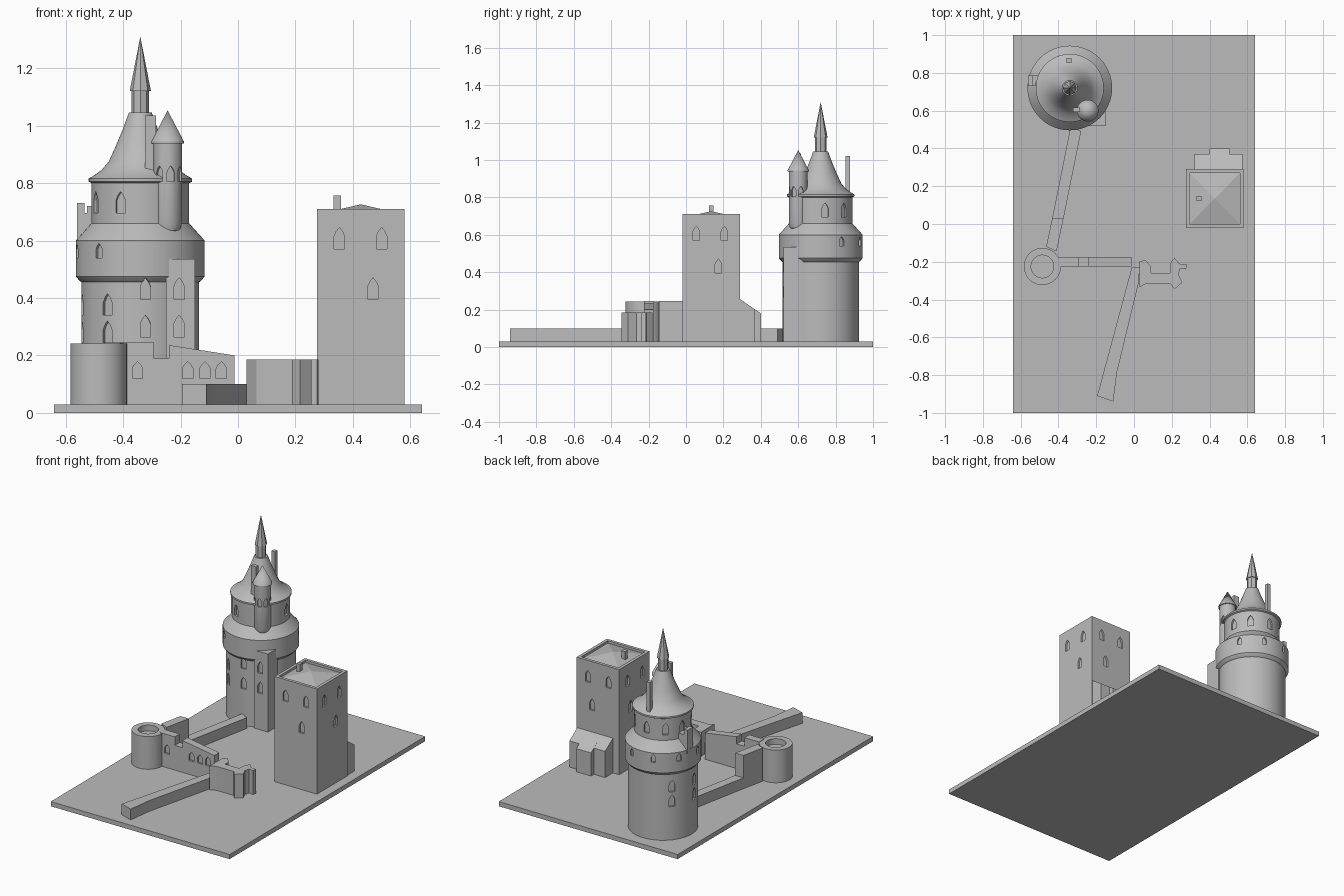
import bpy, bmesh
from math import sin, cos, pi, radians
from mathutils import Vector, Matrix

cube = bpy.data.objects.get("Cube")
if cube:
    bpy.data.objects.remove(cube, do_unlink=True)

stone = bpy.data.materials.new("grey_stone")
stone.use_nodes = True
GREY = (0.5, 0.5, 0.5, 1)
stone.diffuse_color = GREY
stone.node_tree.nodes["Principled BSDF"].inputs["Base Color"].default_value = GREY
FLOOR = 0.03


def finish(name, bm, smooth=False):
    bmesh.ops.remove_doubles(bm, verts=bm.verts, dist=1e-5)
    bmesh.ops.recalc_face_normals(bm, faces=bm.faces)
    mesh = bpy.data.meshes.new(name)
    bm.to_mesh(mesh)
    bm.free()
    mesh.materials.append(stone)
    ob = bpy.data.objects.new(name, mesh)
    bpy.context.collection.objects.link(ob)
    if smooth:
        smooth_edges(ob)
    return ob


def activate(ob):
    bpy.ops.object.select_all(action='DESELECT')
    ob.select_set(True)
    bpy.context.view_layer.objects.active = ob


def smooth_edges(ob):
    activate(ob)
    bpy.ops.object.shade_smooth_by_angle(angle=radians(25))


def extrude(bm, points, offset):
    face = bm.faces.new([bm.verts.new(p) for p in points])
    moved = bmesh.ops.extrude_face_region(bm, geom=[face])["geom"]
    bmesh.ops.translate(bm, vec=offset, verts=[v for v in moved if isinstance(v, bmesh.types.BMVert)])


def prism(name, outline, top, bottom=FLOOR):
    bm = bmesh.new()
    extrude(bm, [(x, y, bottom) for x, y in outline], (0, 0, top - bottom))
    return finish(name, bm)


def box(name, x0, x1, y0, y1, z0, z1):
    return prism(name, [(x0, y0), (x1, y0), (x1, y1), (x0, y1)], z1, z0)


def lathe(name, centre, profile, sides=48, smooth=True):
    bm = bmesh.new()
    verts = [bm.verts.new((r, 0, z)) for r, z in profile]
    edges = [bm.edges.new(pair) for pair in zip(verts, verts[1:])]
    bmesh.ops.spin(bm, geom=verts + edges, cent=(0, 0, 0), axis=(0, 0, 1),
                   angle=2 * pi, steps=sides)
    bmesh.ops.translate(bm, vec=(*centre, 0), verts=bm.verts)
    return finish(name, bm, smooth)


def cut_windows(ob, windows, width=0.036, height=0.075, depth=0.012, smooth=False):
    """Each window is (x, y, sill height, outward direction in degrees)."""
    arch = [(-.5, 0), (.5, 0), (.5, .6), (.3, .82), (0, 1), (-.3, .82), (-.5, .6)]
    bm = bmesh.new()
    for x, y, z, degrees in windows:
        a = radians(degrees)
        out, side = Vector((cos(a), sin(a), 0)), Vector((-sin(a), cos(a), 0))
        start = Vector((x, y, z)) - out * depth
        extrude(bm, [start + side * u * width + Vector((0, 0, v * height)) for u, v in arch],
                out * (depth + 0.02))
    cutter = finish("window_cutter", bm)
    cutter.hide_render = True
    activate(ob)
    mod = ob.modifiers.new("windows", 'BOOLEAN')
    mod.operation, mod.solver, mod.object = 'DIFFERENCE', 'EXACT', cutter
    bpy.ops.object.modifier_apply(modifier=mod.name)
    bpy.data.objects.remove(cutter, do_unlink=True)
    if smooth:
        smooth_edges(ob)


def around(centre, radius, z, angles):
    return [(centre[0] + radius * cos(radians(a)), centre[1] + radius * sin(radians(a)), z, a)
            for a in angles]


# Ground slab
box("ground_slab", -0.64, 0.64, -1, 1, 0, FLOOR)

# Great round tower with its flared roof
T = (-0.34, 0.72)
tower = lathe("round_tower", T, [
    (0, FLOOR), (.205, FLOOR), (.205, .455), (.212, .46), (.224, .475), (.224, .6),
    (.17, .66), (.17, .8), (.18, .805), (.18, .816), (.165, .824), (.135, .845),
    (.11, .875), (.085, .93), (.062, .985), (.04, 1.045), (0, 1.045)], 64)
shaft = (140, 188, 236)
cut_windows(tower, around(T, .205, .34, shaft) + around(T, .205, .245, shaft)
            + around(T, .205, .395, [275]) + around(T, .205, .265, [275])
            + around(T, .17, .695, [8, 47, 90, 130, 167, 204, 246]), smooth=True)
cut_windows(tower, around(T, .224, .54, [30, 70, 110, 150, 190, 230]), .028, .05, smooth=True)

# Lantern and spire
lathe("lantern", T, [(0, 1.04), (.031, 1.04), (.031, 1.12), (0, 1.12)], 8, False)
lathe("spire", T, [(0, 1.12), (.037, 1.12), (0, 1.31)], 8, False)

# Corner turret hanging from the tower
C = (-0.245, 0.6)
turret = lathe("corner_turret", C, [
    (0, .62), (.025, .623), (.042, .635), (.05, .66), (.05, .94), (0, .94)], 32)
cut_windows(turret, around(C, .05, .805, [235, 283, 330, 18]), .026, .055, .01, smooth=True)
lathe("corner_turret_roof", C, [(0, .938), (.057, .938), (.057, .944), (0, 1.053)], 32)

# Tower chimneys
box("back_chimney", -.357, -.332, .853, .878, .8, 1.02)
box("front_chimney", -.323, -.285, .592, .616, .82, 1.035)

# Square stair block on the tower front
stair = box("stair_block", -.25, -.15, .52, .625, FLOOR, .535)
cut_windows(stair, [(-.205, .52, z, 270) for z in (.265, .395)])

# Small bay on the tower side
box("bay", -.56, -.49, .73, .785, .58, .695)
box("bay_parapet", -.56, -.535, .73, .785, .695, .73)
box("bay_post", -.525, -.51, .73, .75, .68, .72)

# Small round bastion with sunken top
lathe("bastion", (-.485, -.225), [
    (0, FLOOR), (.098, FLOOR), (.098, .242), (.06, .242), (.06, .205), (0, .205)])

# Curtain wall from bastion to tower, tall then low
prism("long_wall_tall", [(-.465, -.12), (-.41, -.145), (-.373, .03), (-.433, .03)], .245)
prism("long_wall_low", [(-.433, .03), (-.373, .03), (-.28, .49), (-.335, .52)], .1)

# Cross wall with a notch and sloping top
bm = bmesh.new()
extrude(bm, [(x, -.225, z) for x, z in [
    (-.4, FLOOR), (-.012, FLOOR), (-.012, .2), (-.24, .236), (-.24, .19),
    (-.295, .19), (-.295, .245), (-.4, .245)]], (0, .05, 0))
cross_wall = finish("cross_wall", bm)
cut_windows(cross_wall, [(x, -.225, .12, 270) for x in (-.35, -.175, -.115, -.058)], height=.058)

# Low outer wall
prism("outer_wall", [(-.195, -.91), (-.11, -.94), (-.09, -.785), (.025, -.31),
                     (.03, -.23), (-.012, -.23)], .1)

# Ruined gatehouse
prism("gatehouse", [(.03, -.2), (.06, -.19), (.09, -.225), (.09, -.26), (.19, -.26),
                    (.195, -.2), (.215, -.18), (.24, -.21), (.28, -.215), (.275, -.24),
                    (.245, -.235), (.235, -.265), (.255, -.31), (.215, -.345),
                    (.19, -.315), (.065, -.315), (.03, -.335)], .185)

# Square keep: sunken roof rising to a low pyramid
bm = bmesh.new()
x0, x1, y0, y1 = .275, .58, -.02, .29
extrude(bm, [(x, y, FLOOR) for x, y in ((x0, y0), (x1, y0), (x1, y1), (x0, y1))], (0, 0, .68))
bmesh.ops.recalc_face_normals(bm, faces=bm.faces)
top = max(bm.faces, key=lambda f: f.calc_center_median().z)
bmesh.ops.inset_region(bm, faces=[top], thickness=.028)
sunk = bmesh.ops.extrude_face_region(bm, geom=[top])["geom"]
bmesh.ops.delete(bm, geom=[top], context='FACES_ONLY')
bmesh.ops.translate(bm, vec=(0, 0, -.015), verts=[g for g in sunk if isinstance(g, bmesh.types.BMVert)])
peak = bmesh.ops.poke(bm, faces=[g for g in sunk if isinstance(g, bmesh.types.BMFace)])["verts"][0]
peak.co.z = .726
keep = finish("keep", bm)
openings = []
for side, low in ((270, .47), (90, .47)):
    openings += [(x, y0 if side == 270 else y1, z, side)
                 for x, z in ((.353, .57), (.5, .57), (low, .395))]
for side, wall in ((0, x1), (180, x0)):
    openings += [(wall, y, z, side) for y, z in ((.055, .57), (.205, .57), (.173, .395))]
cut_windows(keep, openings)
box("keep_chimney", .332, .358, .122, .148, .69, .756)

# Lean-to annex behind the keep, with a central buttress
for name, xa, xb, depth, eave in (("annex", .32, .575, .37, .2), ("annex_buttress", .4, .505, .4, .18)):
    bm = bmesh.new()
    extrude(bm, [(xa, y, z) for y, z in ((.285, FLOOR), (depth, FLOOR), (depth, eave), (.285, .258))],
            (xb - xa, 0, 0))
    finish(name, bm)
